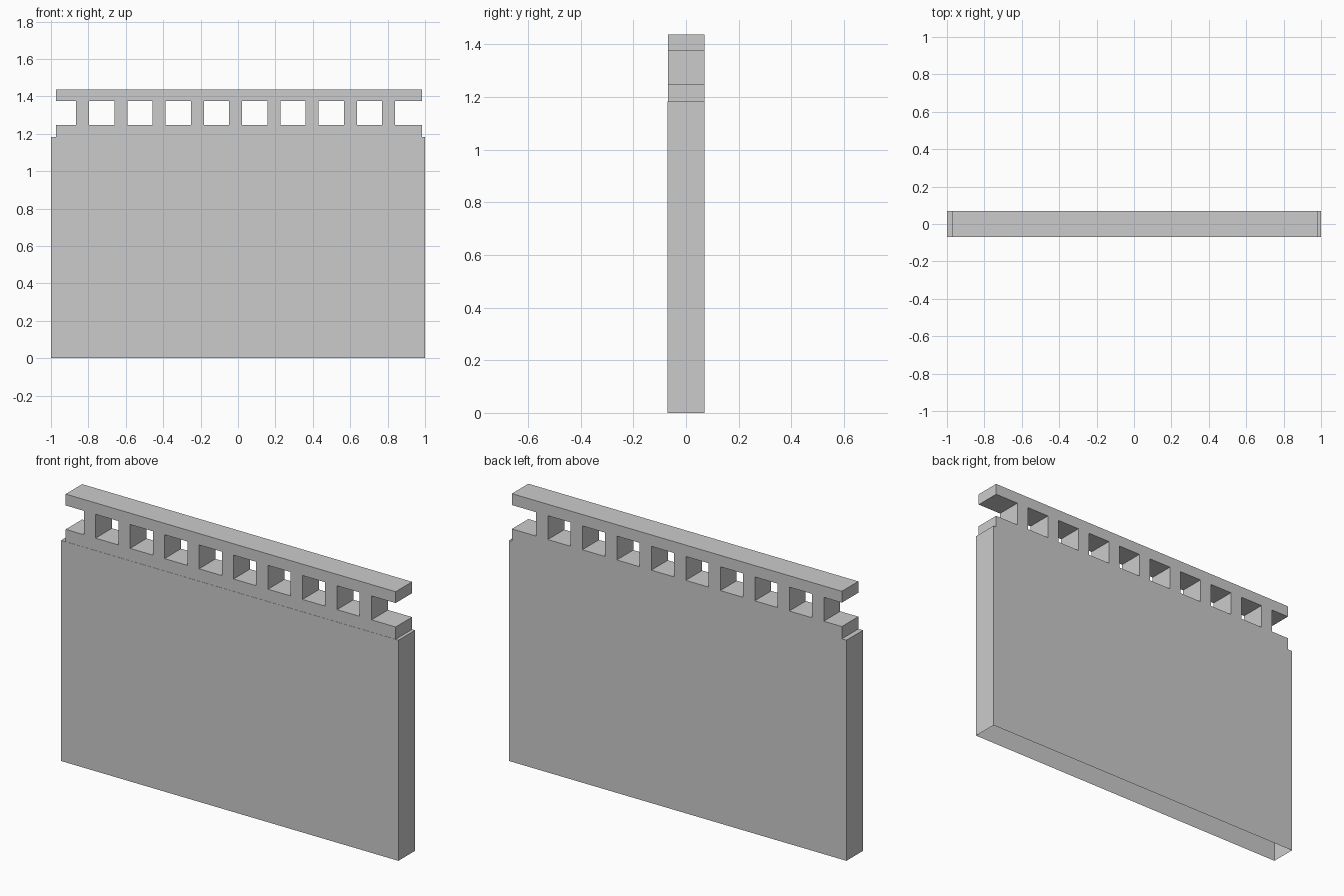
import bpy, bmesh

if "Cube" in bpy.data.objects:
    bpy.data.objects.remove(bpy.data.objects["Cube"])

HALF_DEPTH = 0.07
PANEL_TOP = 1.182


def finish(bm, name):
    bmesh.ops.recalc_face_normals(bm, faces=bm.faces)
    mesh = bpy.data.meshes.new(name)
    bm.to_mesh(mesh)
    bm.free()
    obj = bpy.data.objects.new(name, mesh)
    bpy.context.collection.objects.link(obj)
    return obj


# Solid-looking wall panel: a box left open underneath
bm = bmesh.new()
bmesh.ops.create_cube(bm, size=1)
for v in bm.verts:
    v.co.x *= 2
    v.co.y *= 2 * HALF_DEPTH
    v.co.z = (v.co.z + 0.5) * PANEL_TOP
bm.normal_update()
bottom = [f for f in bm.faces if f.normal.z < -0.9]
bmesh.ops.delete(bm, geom=bottom, context='FACES_ONLY')
finish(bm, "wall_panel")

# Lattice top: two rails joined by nine posts, filled as cells then extruded
POSTS, FIRST, PITCH, WIDTH = 9, -0.866, 0.2045, 0.07
FRONT = -HALF_DEPTH + 0.001
xs = [-0.973]
for i in range(POSTS):
    xs += [FIRST + i * PITCH, FIRST + i * PITCH + WIDTH]
xs.append(0.983)
zs = [PANEL_TOP, 1.248, 1.376, 1.437]

bm = bmesh.new()
grid = [[bm.verts.new((x, FRONT, z)) for z in zs] for x in xs]
for i in range(len(xs) - 1):
    for j in range(3):
        if j == 1 and i % 2 == 0:
            continue  # opening between posts
        bm.faces.new((grid[i][j], grid[i + 1][j], grid[i + 1][j + 1], grid[i][j + 1]))
ext = bmesh.ops.extrude_face_region(bm, geom=bm.faces[:], use_keep_orig=True)
for g in ext["geom"]:
    if isinstance(g, bmesh.types.BMVert):
        g.co.y = HALF_DEPTH
finish(bm, "lattice_rail")
